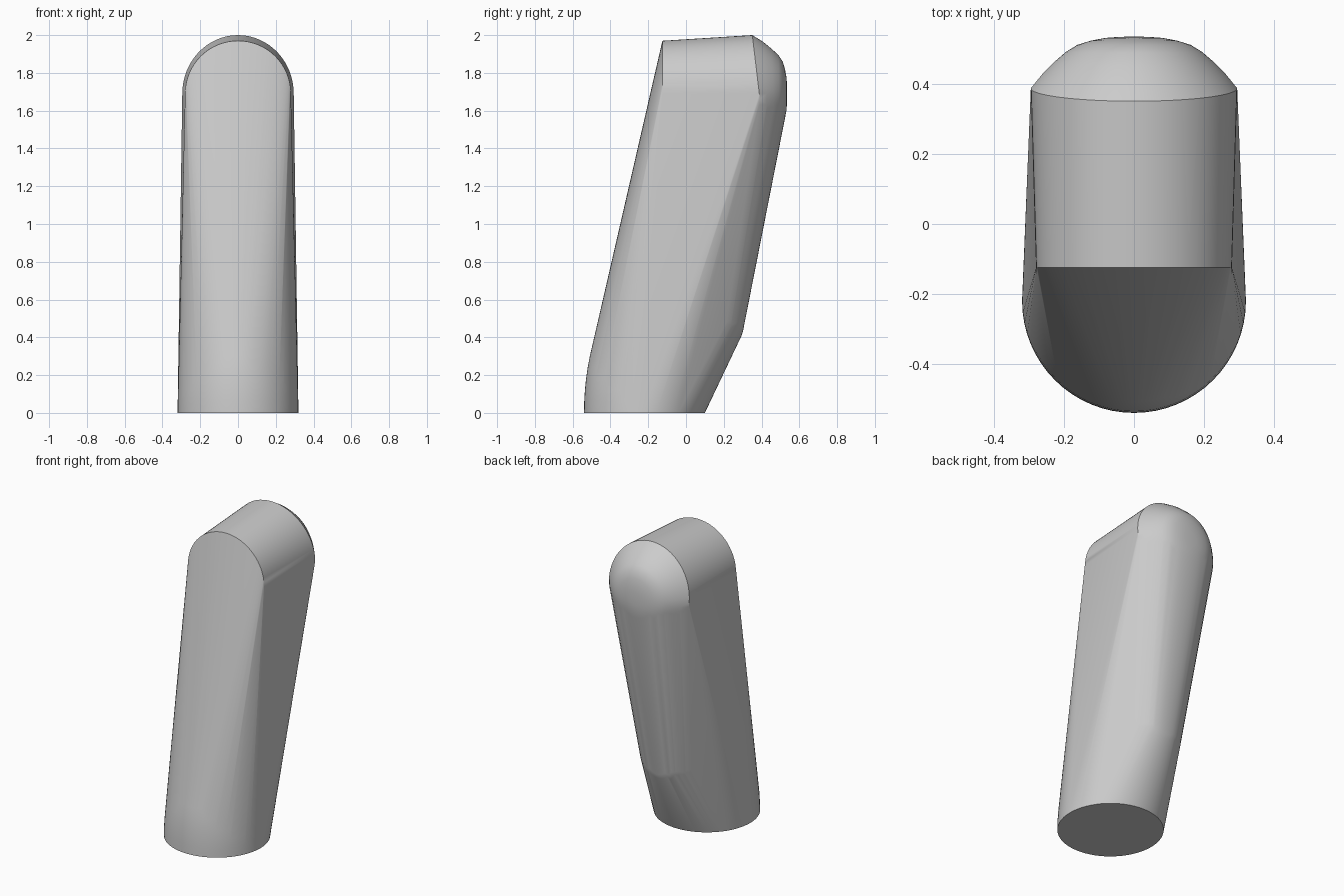
import bpy, bmesh
from math import sin, cos, pi, sqrt, radians

cube = bpy.data.objects.get("Cube")
if cube:
    bpy.data.objects.remove(cube, do_unlink=True)

grey = bpy.data.materials.new("plain grey")
grey.use_nodes = True
colour = (0.6, 0.6, 0.6, 1)
grey.diffuse_color = colour
grey.node_tree.nodes["Principled BSDF"].inputs["Base Color"].default_value = colour

STEPS = 64
points = []


def foot_ring(z):
    """Horizontal ring of the foot, drawn in gently as it rises."""
    r = 0.32 * sqrt(1 - (z / 0.7) ** 2)
    for i in range(STEPS):
        a = 2 * pi * i / STEPS
        points.append((r * cos(a), -0.22 + r * sin(a), z))


def front_arch():
    """Upright half-round edge at the front of the top."""
    for i in range(STEPS // 2 + 1):
        a = 2 * pi * i / STEPS
        points.append((0.28 * cos(a), -0.125, 1.69 + 0.28 * sin(a)))


# Dome profile: fraction of the radius, depth behind the tip, lean of the top
DOME = [(1, 0.148, 0.037), (0.89, 0.108, 0.022), (0.77, 0.072, 0.012),
        (0.66, 0.044, 0.003), (0.55, 0.024, 0), (0.42, 0.012, 0),
        (0.28, 0.004, 0), (0.14, 0.001, 0)]


def dome(tip_y, z, scale):
    """Shallow rounded cap facing the back."""
    points.append((0, tip_y, z))
    for f, depth, lean in DOME:
        for i in range(STEPS):
            a = 2 * pi * i / STEPS
            y = tip_y - scale * (depth + lean * max(sin(a), 0))
            points.append((scale * 0.295 * f * cos(a), y,
                           z + scale * 0.31 * f * sin(a)))


# Foot, front edge, upper back dome and small lower back dome
for level in (0, 0.06, 0.12, 0.18, 0.24, 0.3):
    foot_ring(level)
front_arch()
dome(0.536, 1.69, 1)
dome(0.31, 0.52, 0.65)

# Stretch one skin over all the parts
bm = bmesh.new()
for p in points:
    bm.verts.new(p)
hull = bmesh.ops.convex_hull(bm, input=bm.verts)
spare = {g for g in hull["geom_interior"] + hull["geom_unused"]
         if isinstance(g, bmesh.types.BMVert)}
bmesh.ops.delete(bm, geom=list(spare), context="VERTS")
bmesh.ops.dissolve_limit(bm, angle_limit=radians(0.2), verts=bm.verts, edges=bm.edges)
bmesh.ops.recalc_face_normals(bm, faces=bm.faces)

mesh = bpy.data.meshes.new("slanted_body")
bm.to_mesh(mesh)
bm.free()
mesh.materials.append(grey)
body = bpy.data.objects.new("slanted_body", mesh)
bpy.context.collection.objects.link(body)
bpy.ops.object.select_all(action="DESELECT")
body.select_set(True)
bpy.context.view_layer.objects.active = body
bpy.ops.object.shade_smooth_by_angle(angle=radians(28))
